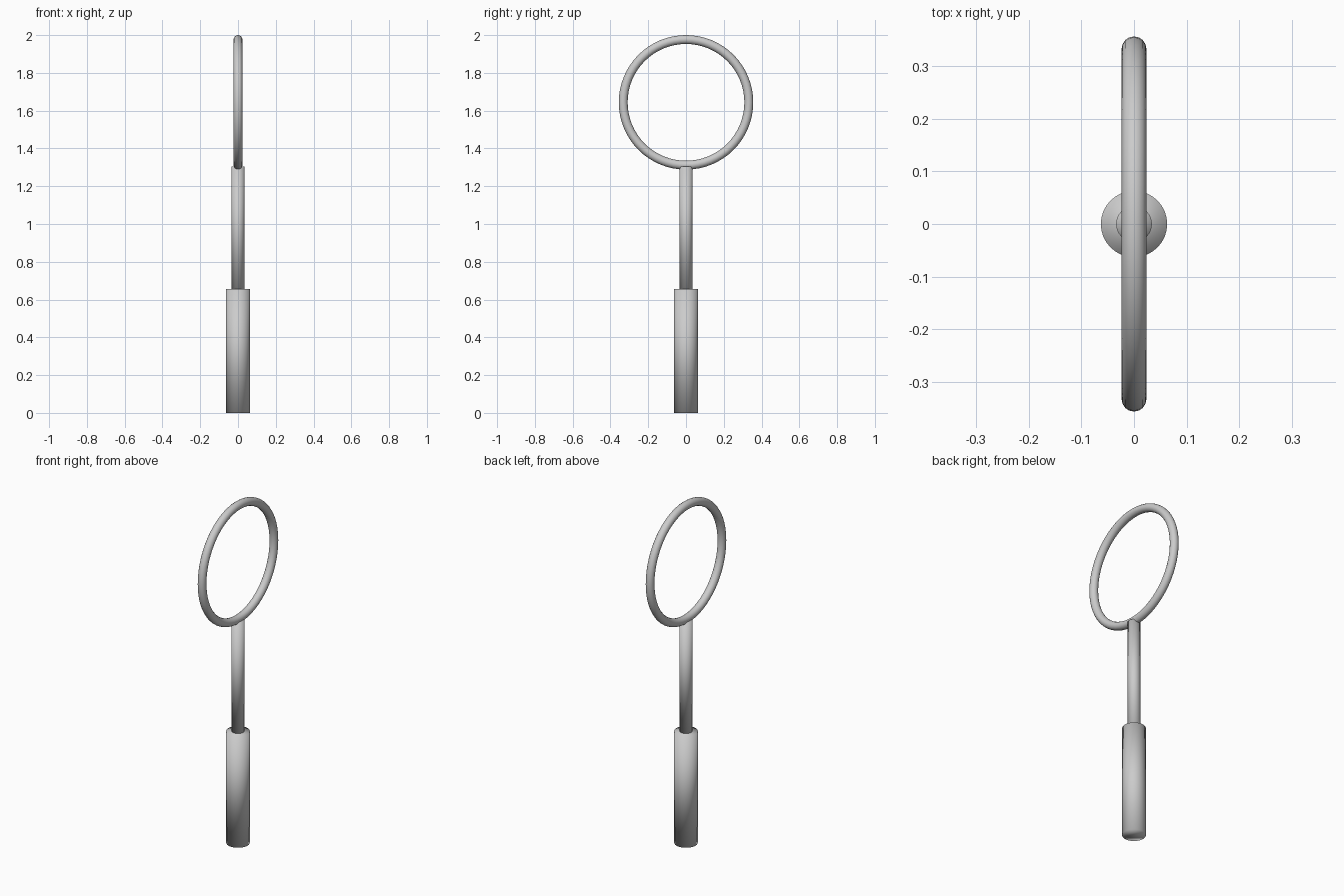
import bpy
from math import pi

if "Cube" in bpy.data.objects:
    bpy.data.objects.remove(bpy.data.objects["Cube"])


def rod(name, radius, z0, z1):
    bpy.ops.mesh.primitive_cylinder_add(vertices=32, radius=radius, depth=z1 - z0,
                                        location=(0, 0, (z0 + z1) / 2))
    bpy.context.object.name = name
    bpy.ops.object.shade_smooth()


# Grip and the thinner shaft above it
rod("handle", 0.063, 0.0, 0.655)
rod("shaft", 0.034, 0.65, 1.305)

# Upright open hoop facing sideways
bpy.ops.mesh.primitive_torus_add(major_radius=0.3325, minor_radius=0.0235,
                                 major_segments=64, minor_segments=16,
                                 location=(0, 0, 1.644), rotation=(0, pi / 2, 0))
bpy.context.object.name = "hoop"
bpy.ops.object.shade_smooth()
